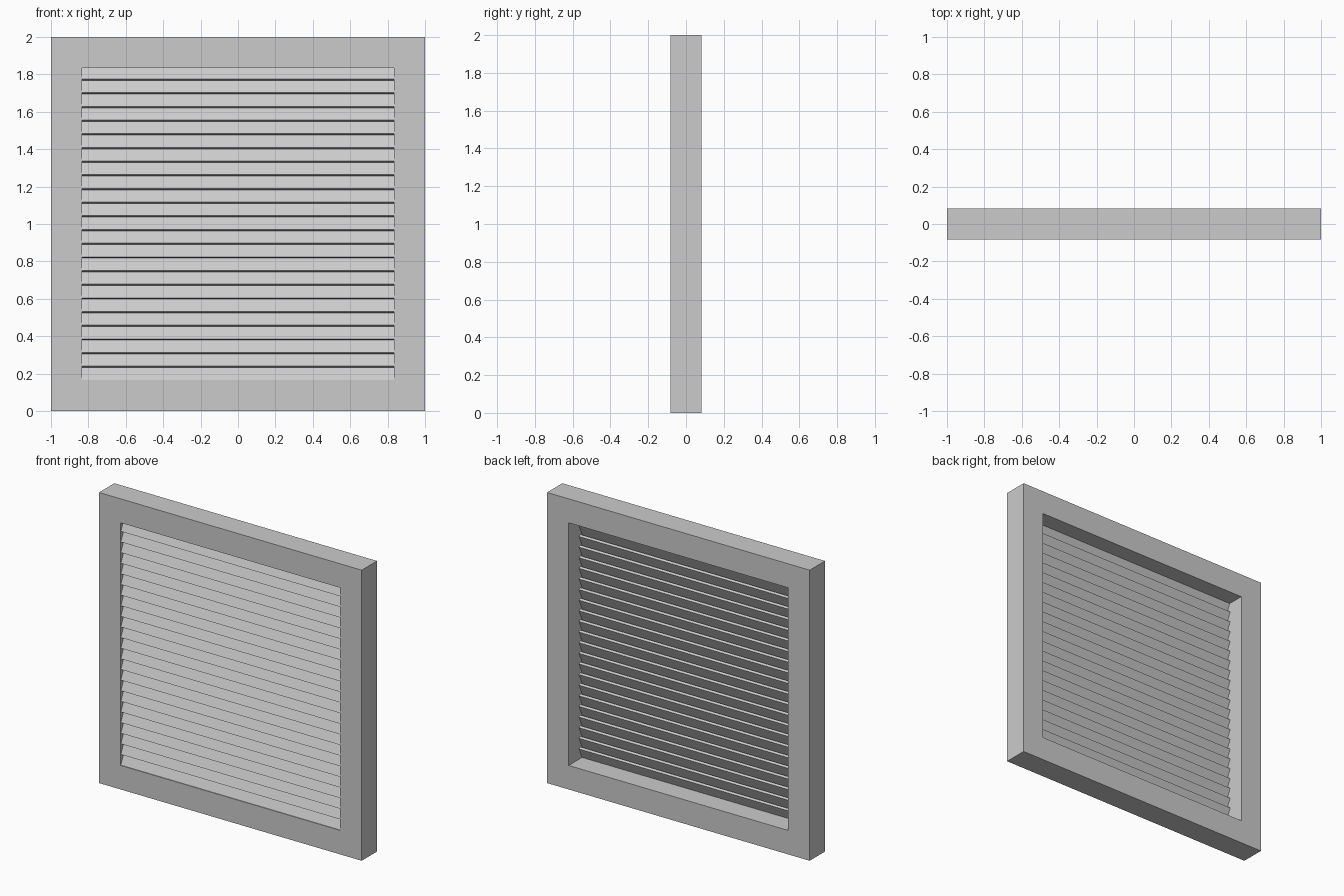
import bpy, bmesh, math

if "Cube" in bpy.data.objects:
    bpy.data.objects.remove(bpy.data.objects["Cube"])

OUT, INN, DEPTH = 1.0, 0.835, 0.083     # half sizes of frame, opening, thickness
COUNT, PITCH, FIRST = 23, 0.0731, 0.167  # louvre row
TILT, LENGTH, THICK = math.radians(25), 0.085, 0.018


def make_object(name, bm):
    bmesh.ops.recalc_face_normals(bm, faces=bm.faces)
    mesh = bpy.data.meshes.new(name)
    bm.to_mesh(mesh)
    bm.free()
    ob = bpy.data.objects.new(name, mesh)
    bpy.context.collection.objects.link(ob)
    return ob


# Square frame: a rectangular section swept around four mitred corners
bm = bmesh.new()
rings = []
for sx, sz in ((-1, -1), (1, -1), (1, 1), (-1, 1)):
    section = ((OUT, -DEPTH), (OUT, DEPTH), (INN, DEPTH), (INN, -DEPTH))
    rings.append([bm.verts.new((sx * r, y, 1 + sz * r)) for r, y in section])
for i in range(4):
    a, b = rings[i], rings[(i + 1) % 4]
    for j in range(4):
        k = (j + 1) % 4
        bm.faces.new((a[j], a[k], b[k], b[j]))
make_object("frame", bm)

# Slanted louvre slat: lower edge at the front, upper edge leaning back
s, c = math.sin(TILT), math.cos(TILT)
y0, z0 = -0.081, FIRST
profile = [(y0, z0),
           (y0 + LENGTH * s, z0 + LENGTH * c),
           (y0 + LENGTH * s + THICK * c, z0 + LENGTH * c - THICK * s),
           (y0 + THICK * c, z0 - THICK * s)]
bm = bmesh.new()
left = [bm.verts.new((-INN, y, z)) for y, z in profile]
right = [bm.verts.new((INN, y, z)) for y, z in profile]
bm.faces.new(left)
bm.faces.new(right)
for j in range(4):
    k = (j + 1) % 4
    bm.faces.new((left[j], left[k], right[k], right[j]))
slats = make_object("louvre_slats", bm)

# Repeat the slat up the opening
arr = slats.modifiers.new("row", 'ARRAY')
arr.count = COUNT
arr.use_relative_offset = False
arr.use_constant_offset = True
arr.constant_offset_displace = (0, 0, PITCH)
